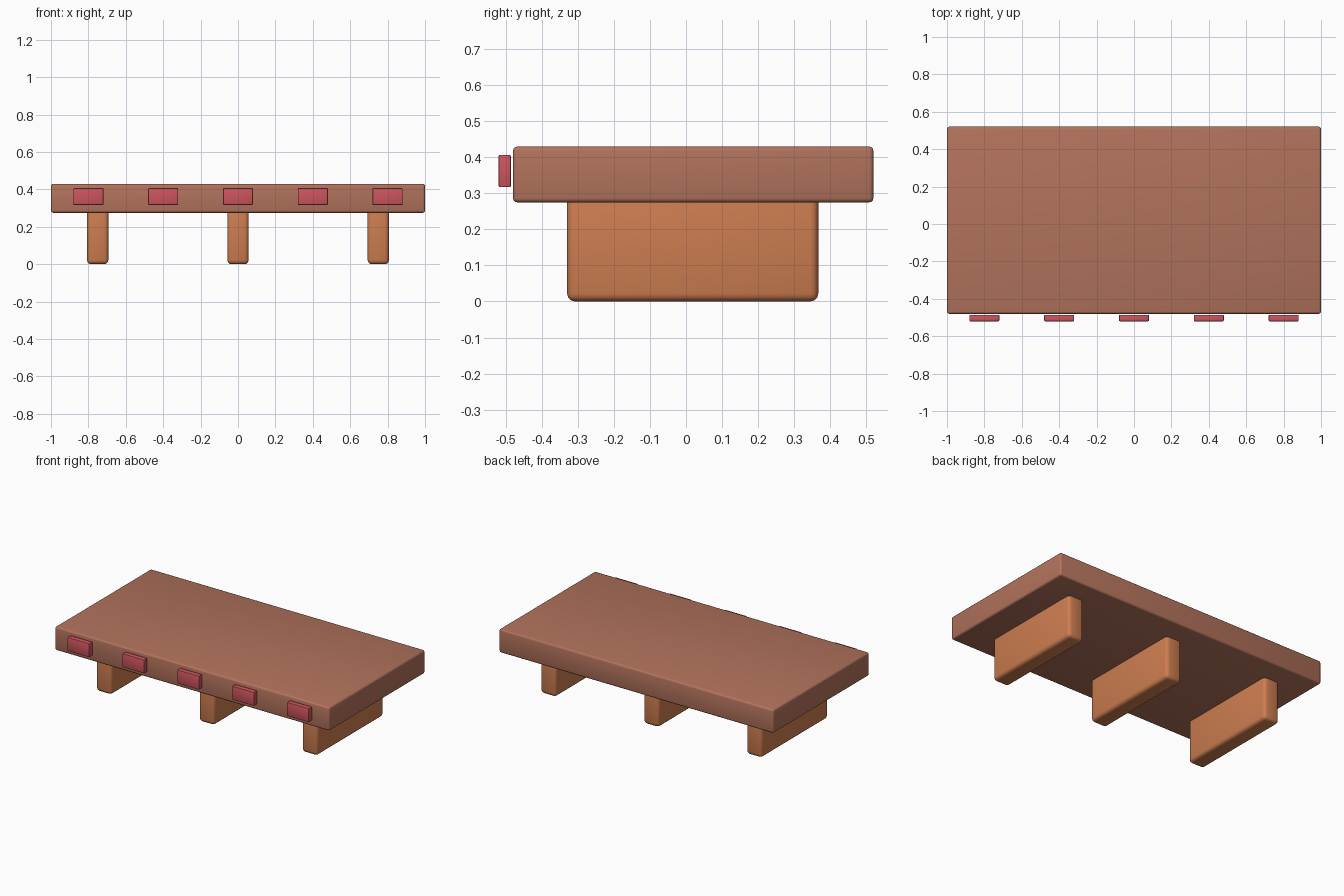
import bpy, math

if "Cube" in bpy.data.objects:
    bpy.data.objects.remove(bpy.data.objects["Cube"])


def material(name, rgb):
    m = bpy.data.materials.new(name)
    m.diffuse_color = (*rgb, 1)
    m.use_nodes = True
    m.node_tree.nodes["Principled BSDF"].inputs["Base Color"].default_value = m.diffuse_color
    return m


def box(name, lo, hi, bevel, mat, segments=3):
    """Rounded box spanning the two given corners."""
    center = [(a + b) / 2 for a, b in zip(lo, hi)]
    bpy.ops.mesh.primitive_cube_add(size=1, location=center)
    ob = bpy.context.object
    ob.name = name
    ob.scale = [b - a for a, b in zip(lo, hi)]
    bpy.ops.object.transform_apply(location=False, rotation=False, scale=True)
    mod = ob.modifiers.new("Bevel", 'BEVEL')
    mod.width = bevel
    mod.segments = segments
    bpy.ops.object.modifier_apply(modifier=mod.name)
    bpy.ops.object.shade_smooth_by_angle(angle=math.radians(40))
    ob.data.materials.append(mat)
    return ob


wood = material("slab_wood", (0.445, 0.17, 0.107))
light_wood = material("support_wood", (0.61, 0.205, 0.08))
red = material("pad_red", (0.61, 0.09, 0.11))

# Table slab
box("slab", (-1, -0.48, 0.275), (1, 0.52, 0.43), 0.012, wood)

# Three cross supports, tops sunk into the slab
for i, x in enumerate((-0.75, 0, 0.75)):
    box(f"support_{i + 1}", (x - 0.057, -0.33, 0), (x + 0.057, 0.367, 0.30),
        0.022, light_wood)

# Row of pads just ahead of the front edge
for i in range(5):
    x = -0.8 + 0.4 * i
    box(f"front_pad_{i + 1}", (x - 0.08, -0.52, 0.317), (x + 0.08, -0.486, 0.407),
        0.004, red, segments=2)
